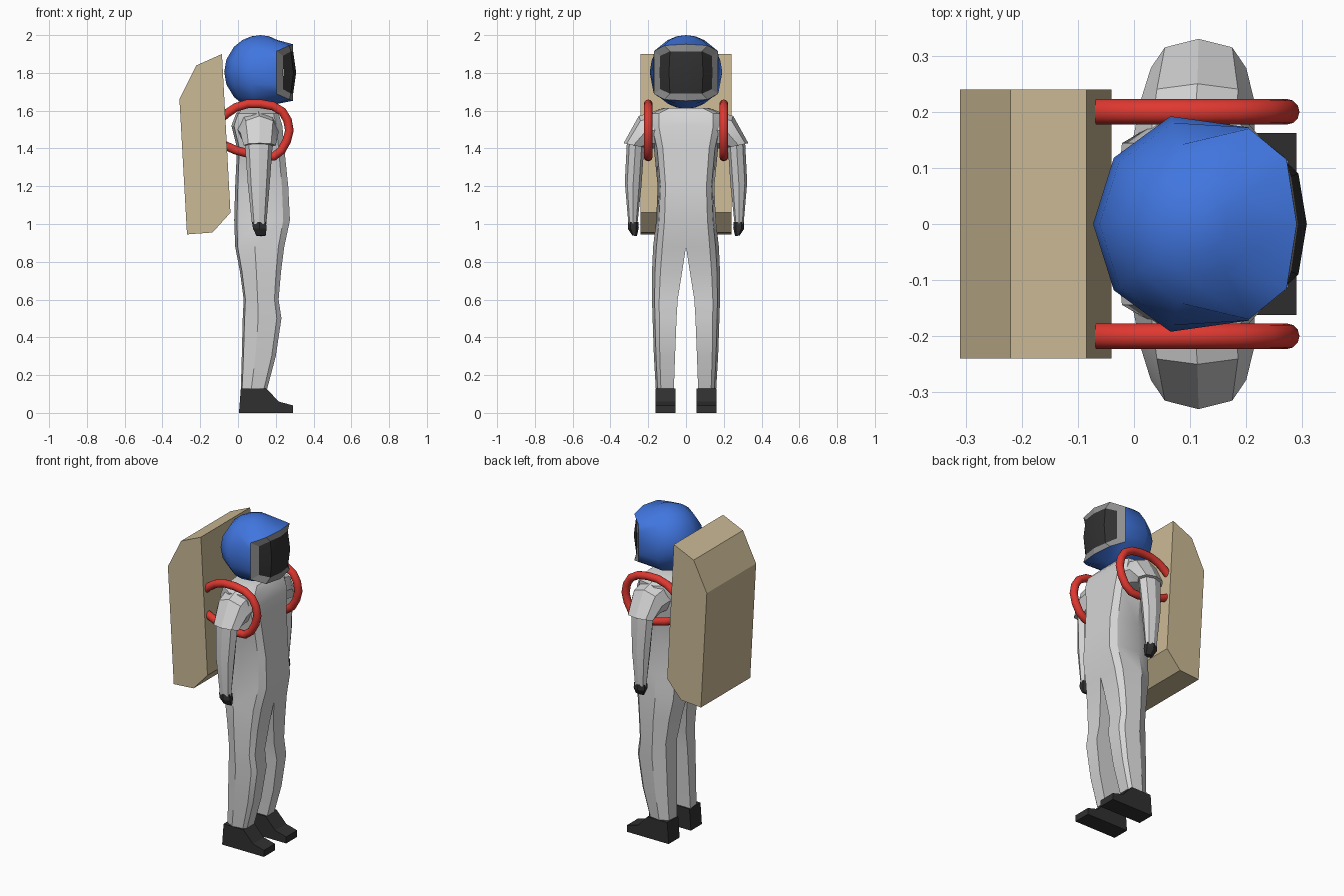
import bpy, bmesh, math
from mathutils import Vector

if "Cube" in bpy.data.objects:
    bpy.data.objects.remove(bpy.data.objects["Cube"])


def material(name, rgb):
    m = bpy.data.materials.new(name)
    m.diffuse_color = (*rgb, 1)
    m.use_nodes = True
    m.node_tree.nodes["Principled BSDF"].inputs["Base Color"].default_value = m.diffuse_color
    return m


WHITE = material("suit_white", (0.66, 0.66, 0.66))
BLUE = material("helmet_blue", (0.052, 0.18, 0.74))
GREY = material("frame_grey", (0.27, 0.27, 0.27))
DARK = material("dark_grey", (0.03, 0.03, 0.03))
TAN = material("pack_tan", (0.6, 0.49, 0.3))
RED = material("strap_red", (0.74, 0.04, 0.03))


def finish(name, verts, faces, mat, smooth=None, mirror=False, solid=True, open_mid=False):
    """Make an object, optionally mirrored across y = 0 and smoothed by angle."""
    me = bpy.data.meshes.new(name)
    bm = bmesh.new()
    vs = [bm.verts.new(v) for v in verts]
    for f in faces:
        bm.faces.new([vs[i] for i in f])
    bmesh.ops.remove_doubles(bm, verts=bm.verts, dist=1e-5)
    if open_mid:  # drop the hidden wall on the mirror plane
        wall = [f for f in bm.faces if all(abs(v.co.y) < 1e-4 for v in f.verts)]
        bmesh.ops.delete(bm, geom=wall, context='FACES')
    if mirror:
        geo = bm.verts[:] + bm.edges[:] + bm.faces[:]
        bmesh.ops.mirror(bm, geom=geo, axis='Y', merge_dist=1e-4)
    if solid:
        bmesh.ops.recalc_face_normals(bm, faces=bm.faces)
    bm.to_mesh(me)
    bm.free()
    me.materials.append(mat)
    ob = bpy.data.objects.new(name, me)
    bpy.context.collection.objects.link(ob)
    if smooth:
        bpy.ops.object.select_all(action='DESELECT')
        ob.select_set(True)
        bpy.context.view_layer.objects.active = ob
        bpy.ops.object.shade_smooth_by_angle(angle=math.radians(smooth))
    return ob


def loft(name, rings, mat, **kw):
    """Skin equal-sized closed rings and cap both ends."""
    n = len(rings[0])
    verts = [p for r in rings for p in r]
    faces = [(k*n + i, k*n + (i+1) % n, (k+1)*n + (i+1) % n, (k+1)*n + i)
             for k in range(len(rings) - 1) for i in range(n)]
    faces += [tuple(range(n)), tuple(range(len(verts) - n, len(verts)))]
    return finish(name, verts, faces, mat, **kw)


def prism(name, profile, y0, y1, mat, **kw):
    return loft(name, [[(x, y, z) for x, z in profile] for y in (y0, y1)], mat, **kw)


# Backpack
prism("backpack", [(-.31, 1.66), (-.22, 1.84), (-.085, 1.9), (-.04, 1.06),
                   (-.135, .955), (-.27, .945)], -.24, .24, TAN)

# Boots
prism("boots", [(.005, 0), (.29, 0), (.29, .04), (.215, .06), (.15, .13), (.015, .13)],
      .055, .162, DARK, mirror=True)

# Suit body: z, back x, front x, inner y, outer y
SUIT = [(.13, .015, .155, .064, .16), (.3, .02, .2, .058, .17), (.5, .025, .23, .05, .177),
        (.6, .03, .215, .044, .18), (.75, .01, .228, .02, .18), (.88, -.015, .245, 0, .174),
        (1.02, -.02, .275, 0, .158), (1.2, -.015, .266, 0, .15), (1.4, -.005, .245, 0, .17),
        (1.52, -.035, .235, 0, .2), (1.585, -.01, .215, 0, .2), (1.615, .02, .19, 0, .12)]
body = []
for z, xb, xf, yi, yo in SUIT:
    d, w = xf - xb, yo - yi
    body.append([(xb, yi, z), (xb + .05*d, yi + .72*w, z), (xb + .4*d, yo, z),
                 (xf - .12*d, yi + .9*w, z), (xf, yi + .72*w, z), (xf, yi, z)])
loft("suit_body", body, WHITE, smooth=30, mirror=True, open_mid=True)


def limb(name, sections, mat, n=8):
    """Each section: inner (y, z), outer (y, z), x centre, x half width."""
    rings = []
    for iy, iz, oy, oz, xc, xh in sections:
        ring = []
        for i in range(n):
            a = 2 * math.pi * i / n
            t = .5 + .5 * math.cos(a)
            ring.append((xc + xh * math.sin(a), iy + (oy - iy)*t, iz + (oz - iz)*t))
        rings.append(ring)
    loft(name, rings, mat, smooth=28, mirror=True)


# Sleeves, forearms and gloves
limb("sleeves", [(.13, 1.4, .14, 1.605, .105, .11), (.185, 1.4, .25, 1.572, .113, .102),
                 (.226, 1.405, .33, 1.428, .115, .085)], WHITE)
limb("forearms", [(.22, 1.43, .312, 1.45, .11, .075), (.236, 1.2, .324, 1.22, .11, .058),
                  (.257, 1.0, .305, 1.0, .112, .038)], WHITE)
limb("gloves", [(.252, 1.01, .307, 1.01, .112, .041), (.25, .98, .308, .975, .115, .042),
                (.26, .935, .285, .94, .122, .028)], DARK, 6)

# Straps: tube swept along a loop in the side plane
PATH = [(-.1, 1.55), (-.06, 1.585), (-.01, 1.618), (.05, 1.636), (.12, 1.636), (.185, 1.625),
        (.235, 1.595), (.262, 1.55), (.272, 1.495), (.258, 1.44), (.23, 1.39), (.19, 1.358),
        (.14, 1.355), (.06, 1.372), (-.01, 1.39), (-.06, 1.412), (-.1, 1.43)]
pts = [Vector((x, .2, z)) for x, z in PATH]
tube = []
for i, p in enumerate(pts):
    t = (pts[min(i+1, len(pts)-1)] - pts[max(i-1, 0)]).normalized()
    side = t.cross(Vector((0, 1, 0)))
    tube.append([p + .023 * (math.cos(a) * side + math.sin(a) * Vector((0, 1, 0)))
                 for a in (math.pi * k / 6 for k in range(12))])
loft("straps", tube, RED, smooth=50, mirror=True)

# Helmet: half shell with a face opening; rim pushed forward
CX, CZ, R = .12, 1.805, .195
EQUATOR = [(.298, 0), (.28, .1), (.205, .172), (.065, .192), (-.036, .118), (-.073, 0)]
RIM = [(.29, 0, .147), (.272, .115, .14), (.205, .17, .11)]
ELEV = [-90, -75, -60, -43, -20, 0, 20, 43, 60, 75, 90]
verts, faces = [], []
for e in ELEV:
    c, s = math.cos(math.radians(e)), math.sin(math.radians(e))
    for i, (x, y) in enumerate(EQUATOR):
        if abs(e) == 43 and i < 3:
            rx, ry, rz = RIM[i]
            verts.append((rx, ry, CZ + math.copysign(rz, e) - (0 if e > 0 else .006)))
        elif abs(e) == 20 and i == 2:
            verts.append((.205, .172, CZ + R * s))
        else:
            verts.append((CX + (x - CX) * c, y * c, CZ + R * s))
for k in range(len(ELEV) - 1):
    for i in range(5):
        if 3 <= k <= 6 and i < 2:
            continue  # face opening
        q = [k*6 + i, k*6 + i + 1, (k+1)*6 + i + 1, (k+1)*6 + i]
        if k == 0:
            q = [0, q[2], q[3]]
        elif k == len(ELEV) - 2:
            q = [q[0], q[1], k*6 + 6]
        faces.append(q)
finish("helmet", verts, faces, BLUE, smooth=45, mirror=True)

# Visor frame: strip between the rim and the glass outline (half, mirrored)
ZC = 1.802
outer = [(.29, 0, 1.952), (.272, .115, 1.945), (.205, .17, 1.915),
         (.205, .17, 1.689), (.272, .115, 1.659), (.29, 0, 1.652)]
inner = [(.292, 0, 1.914), (.28, .085, 1.914), (.238, .137, 1.89),
         (.238, .137, 1.714), (.28, .085, 1.69), (.292, 0, 1.69)]
finish("visor_frame", inner + outer, [(i, i + 6, i + 7, i + 1) for i in range(5)],
       GREY, mirror=True)

# Visor glass: bulged in the middle row
glass = inner + [(.308, 0, ZC), (.293, .09, ZC), (.24, .14, ZC)]
finish("visor_glass", glass, [(0, 6, 7, 1), (1, 7, 8, 2), (6, 5, 4, 7), (7, 4, 3, 8)],
       DARK, smooth=30, mirror=True)
